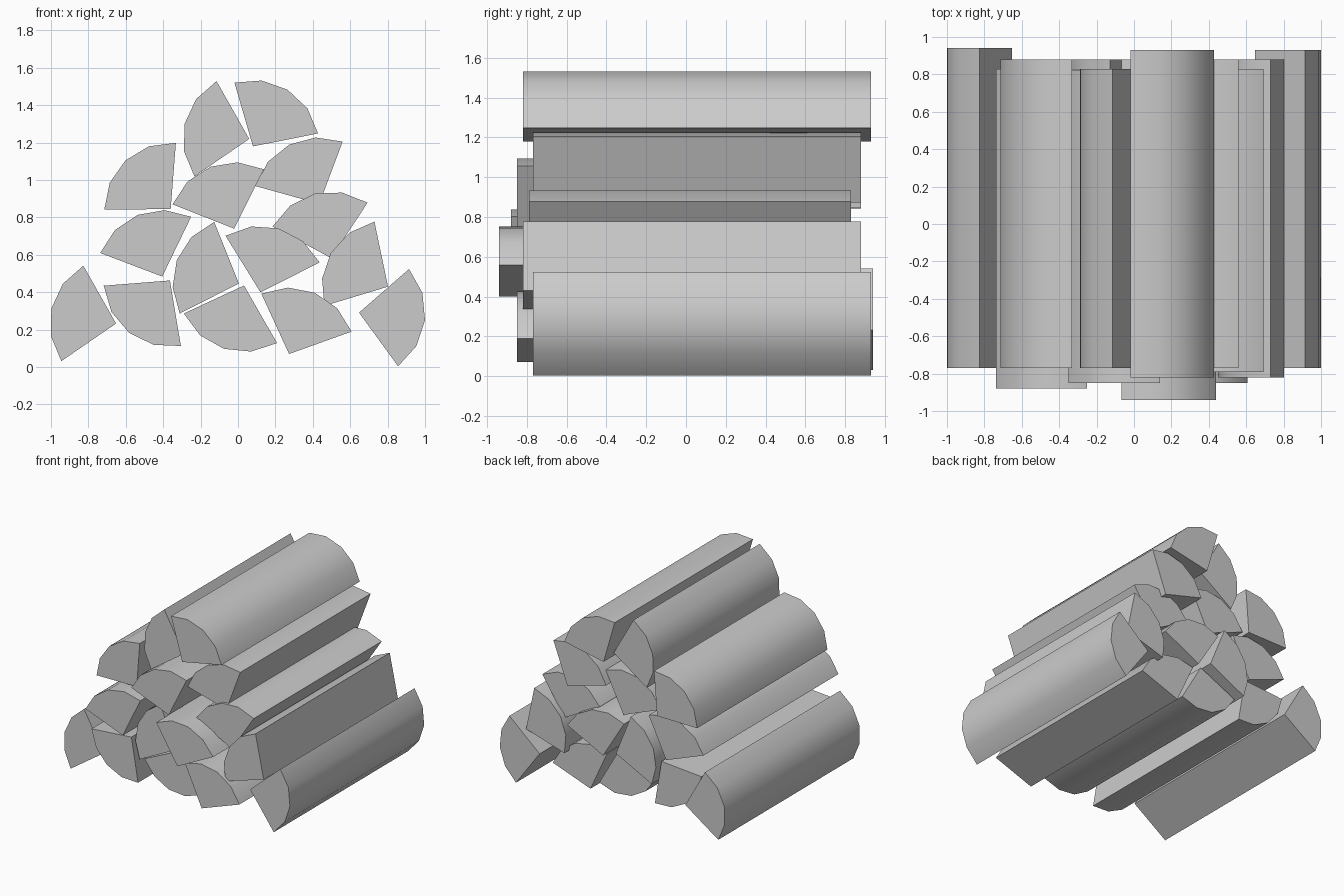
import bpy
import bmesh
from math import cos, sin, radians

cube = bpy.data.objects.get("Cube")
if cube:
    bpy.data.objects.remove(cube, do_unlink=True)

# Single plain colour
grey = (0.6, 0.6, 0.6, 1.0)
wood = bpy.data.materials.new("wood_grey")
wood.use_nodes = True
wood.diffuse_color = grey
wood.node_tree.nodes["Principled BSDF"].inputs["Base Color"].default_value = grey

RADIUS = 0.355
SPAN = 95
SEGMENTS = 4


def split_log(name, x, z, facing, front, back):
    """Wedge with its split edge at (x, z) and its bark facing the given angle."""
    bm = bmesh.new()
    outline = [bm.verts.new((x, front, z))]
    for i in range(SEGMENTS + 1):
        a = radians(facing - SPAN / 2 + SPAN * i / SEGMENTS)
        outline.append(bm.verts.new((x + RADIUS * cos(a), front, z + RADIUS * sin(a))))
    end = bm.faces.new(outline)
    grown = bmesh.ops.extrude_face_region(bm, geom=[end], use_keep_orig=True)
    moved = [v for v in grown["geom"] if isinstance(v, bmesh.types.BMVert)]
    bmesh.ops.translate(bm, verts=moved, vec=(0, back - front, 0))
    bmesh.ops.recalc_face_normals(bm, faces=bm.faces)
    mesh = bpy.data.meshes.new(name)
    bm.to_mesh(mesh)
    bm.free()
    mesh.materials.append(wood)
    log = bpy.data.objects.new(name, mesh)
    bpy.context.collection.objects.link(log)
    bpy.ops.object.select_all(action="DESELECT")
    log.select_set(True)
    bpy.context.view_layer.objects.active = log
    bpy.ops.object.shade_smooth_by_angle(angle=radians(35))


# Top of the pile
split_log("top_log_right", 0.06, 1.22, 167, -0.77, 0.83)
split_log("top_log_left", 0.08, 1.18, 58.7, -0.82, 0.93)

# Upper row
split_log("upper_log_right", -0.36, 0.845, 133, -0.77, 0.88)
split_log("upper_log_middle", -0.02, 0.74, 111, -0.85, 0.82)
split_log("upper_log_left", 0.435, 0.873, 117, -0.77, 0.88)

# Middle row
split_log("middle_log_right", -0.405, 0.484, 111.7, -0.88, 0.83)
split_log("middle_log_inner_right", 0.005, 0.447, 159.4, -0.8, 0.88)
split_log("middle_log_inner_left", 0.12, 0.4, 74.2, -0.94, 0.88)
split_log("middle_log_left", 0.497, 0.583, 104, -0.79, 0.83)
split_log("middle_log_outer_left", 0.802, 0.43, 149.3, -0.82, 0.88)

# Bottom row
split_log("bottom_log_outer_right", -0.652, 0.233, 167, -0.77, 0.94)
split_log("bottom_log_right", -0.364, 0.463, 232, -0.83, 0.83)
split_log("bottom_log_middle", 0.032, 0.436, 252.4, -0.77, 0.8)
split_log("bottom_log_left", 0.273, 0.07, 67.2, -0.85, 0.82)
split_log("bottom_log_outer_left", 0.647, 0.291, -6.4, -0.77, 0.93)
